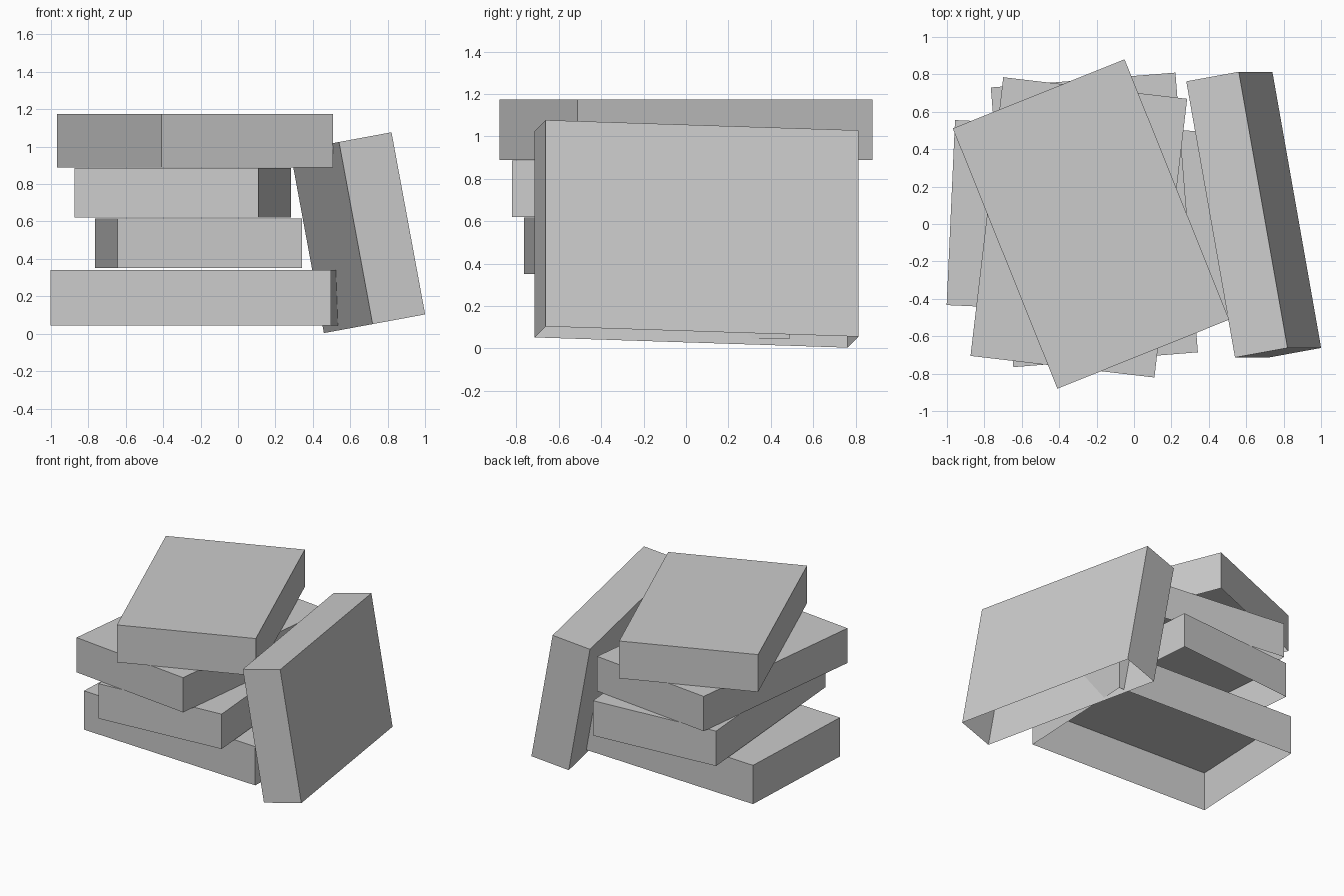
import bpy, bmesh
from math import radians
from mathutils import Matrix, Vector

if "Cube" in bpy.data.objects:
    bpy.data.objects.remove(bpy.data.objects["Cube"])


def lid(name, size, matrix):
    """Open-bottomed box: unit cube without its lower face, scaled then placed."""
    bm = bmesh.new()
    bmesh.ops.create_cube(bm, size=1, matrix=Matrix.Diagonal((*size, 1)))
    bm.normal_update()
    bottom = [f for f in bm.faces if f.normal.z < -0.9]
    bmesh.ops.delete(bm, geom=bottom, context='FACES_ONLY')
    mesh = bpy.data.meshes.new(name)
    bm.to_mesh(mesh)
    bm.free()
    obj = bpy.data.objects.new(name, mesh)
    obj.matrix_world = matrix
    bpy.context.collection.objects.link(obj)
    return obj


LONG, SHORT = 1.5, 0.99

# Stacked boxes: name, x size, y size, centre x, centre y, turn, bottom z, top z
stack = [
    ("bottom_box", LONG, SHORT, -0.23, 0.027, -2.6, 0.043, 0.34),
    ("second_box", SHORT, LONG, -0.212, 0.022, 4.6, 0.35, 0.617),
    ("third_box", SHORT, LONG, -0.295, -0.018, -6.7, 0.62, 0.886),
    ("top_box", SHORT, LONG, -0.23, 0.0, 21.9, 0.888, 1.174),
]
for name, sx, sy, cx, cy, turn, z0, z1 in stack:
    place = Matrix.Translation((cx, cy, (z0 + z1) / 2)) @ Matrix.Rotation(radians(turn), 4, 'Z')
    lid(name, (sx, sy, z1 - z0), place)

# Box leaning on the stack, standing on its open end
up = Vector((-0.18, 0.0, 0.975)).normalized()
along = Vector((-0.26, 1.475, -0.05))
along = (along - up * along.dot(up)).normalized()
across = along.cross(up)
place = Matrix((across, along, up)).transposed().to_4x4()
place.translation = (0.64, 0.05, 0.54)
lid("leaning_box", (0.29, LONG, SHORT), place)
